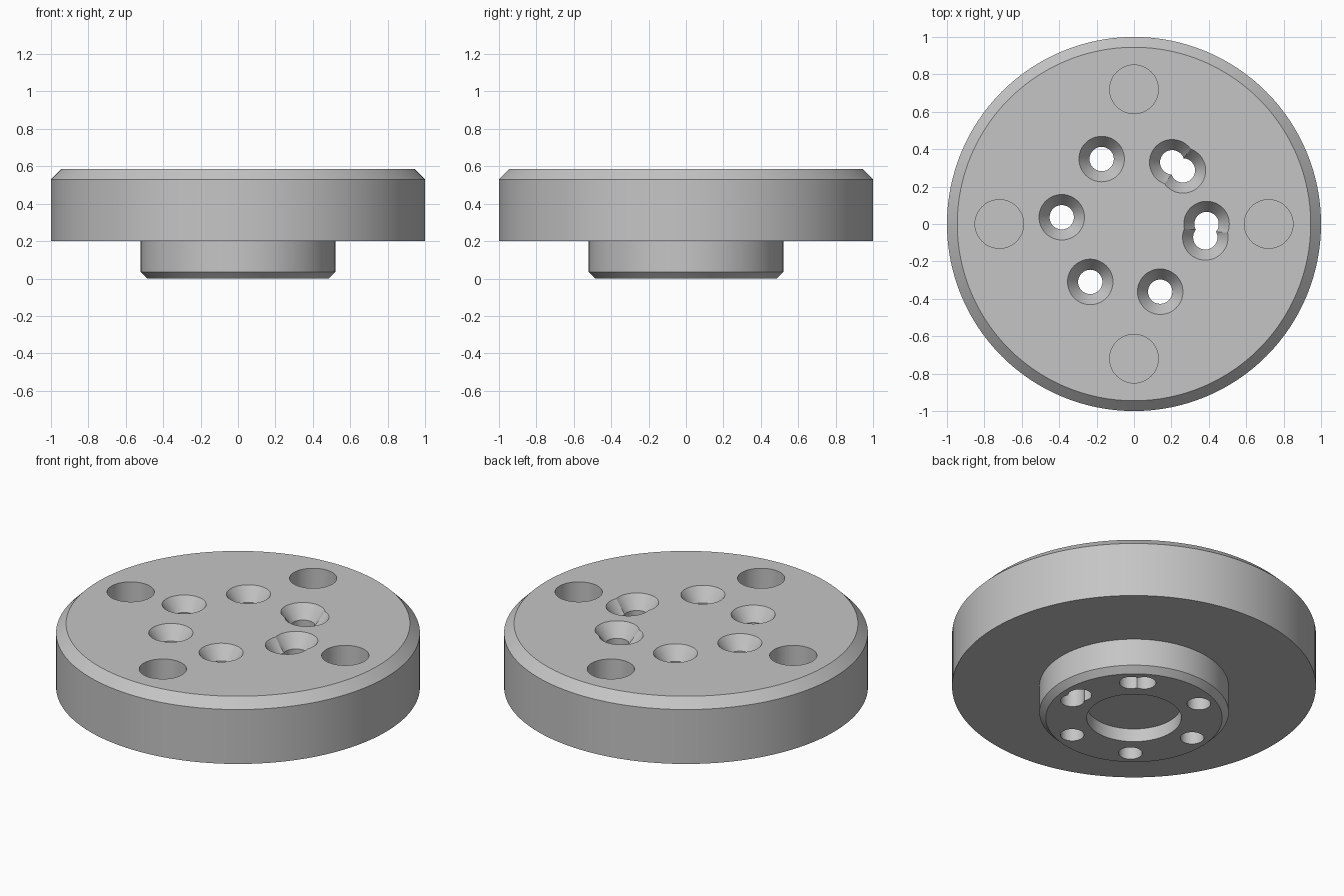
import bpy, bmesh, math

cube = bpy.data.objects.get("Cube")
if cube:
    bpy.data.objects.remove(cube, do_unlink=True)

# Single plain grey material
GREY = (0.56, 0.56, 0.56, 1.0)
grey = bpy.data.materials.new("plain grey")
grey.use_nodes = True
grey.diffuse_color = GREY
grey.node_tree.nodes["Principled BSDF"].inputs["Base Color"].default_value = GREY


def turned(name, profile, segments, x=0.0, y=0.0):
    """Closed solid turned about z from (radius, height) points, bottom to top."""
    bm = bmesh.new()
    rings = []
    for r, z in profile:
        rings.append([bm.verts.new((r * math.cos(a), r * math.sin(a), z))
                      for a in (math.tau * i / segments for i in range(segments))])
    for low, high in zip(rings, rings[1:]):
        for i in range(segments):
            j = (i + 1) % segments
            bm.faces.new((low[i], low[j], high[j], high[i]))
    bm.faces.new(rings[0][::-1])
    bm.faces.new(rings[-1])
    bmesh.ops.recalc_face_normals(bm, faces=bm.faces)
    mesh = bpy.data.meshes.new(name)
    bm.to_mesh(mesh)
    bm.free()
    mesh.materials.append(grey)
    obj = bpy.data.objects.new(name, mesh)
    obj.location = (x, y, 0)
    bpy.context.collection.objects.link(obj)
    return obj


def activate(obj):
    bpy.ops.object.select_all(action='DESELECT')
    obj.select_set(True)
    bpy.context.view_layer.objects.active = obj


def cut(body, cutter):
    """Subtract the cutter from the body and discard it."""
    cutter.hide_render = True
    mod = body.modifiers.new("cut", 'BOOLEAN')
    mod.operation = 'DIFFERENCE'
    mod.solver = 'EXACT'
    mod.object = cutter
    activate(body)
    bpy.ops.object.modifier_apply(modifier=mod.name)
    bpy.data.objects.remove(cutter, do_unlink=True)


# Flange and boss in one turning, with the round recess under the boss
TOP = 0.585
hub = turned("flanged_hub", [
    (0.26, 0.08), (0.26, 0.0), (0.485, 0.0), (0.52, 0.035), (0.52, 0.2),
    (1.0, 0.2), (1.0, 0.53), (0.945, TOP)], 128)

# Four blind holes near the rim
for k in range(4):
    a = k * math.pi / 2
    cut(hub, turned("blind_hole_cutter", [(0.13, 0.33), (0.13, TOP + 0.1)], 48,
                    0.72 * math.cos(a), 0.72 * math.sin(a)))

# Eight countersunk through holes; the uneven step makes two pairs overlap
for k in range(8):
    a = math.radians(58.23 * k)
    cut(hub, turned("countersunk_hole_cutter",
                    [(0.065, -0.1), (0.065, TOP - 0.08), (0.15, TOP + 0.04)], 48,
                    0.388 * math.cos(a), 0.388 * math.sin(a)))

# Smooth walls, crisp edges
activate(hub)
bpy.ops.object.shade_smooth_by_angle(angle=math.radians(25))
